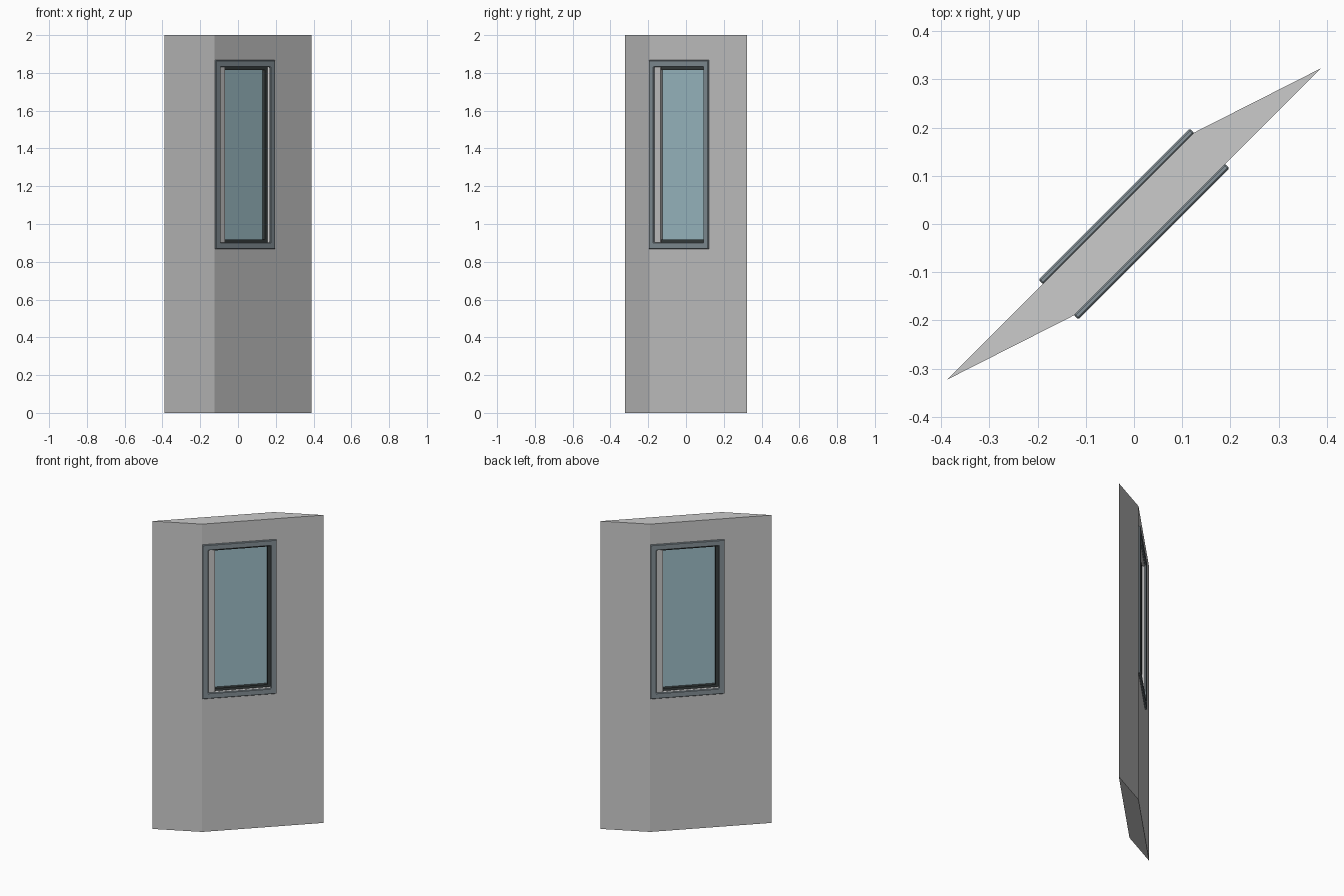
import bpy, bmesh, math

if "Cube" in bpy.data.objects:
    bpy.data.objects.remove(bpy.data.objects["Cube"])


def material(name, color):
    m = bpy.data.materials.new(name)
    m.diffuse_color = (*color, 1)
    m.use_nodes = True
    m.node_tree.nodes["Principled BSDF"].inputs["Base Color"].default_value = m.diffuse_color
    return m


def finish(name, bm, mat=None, bevel=0):
    bmesh.ops.recalc_face_normals(bm, faces=bm.faces)
    me = bpy.data.meshes.new(name)
    bm.to_mesh(me)
    bm.free()
    ob = bpy.data.objects.new(name, me)
    bpy.context.collection.objects.link(ob)
    ob.rotation_euler.z = math.radians(45)   # the panel stands diagonally
    if mat:
        me.materials.append(mat)
    if bevel:
        mod = ob.modifiers.new("bevel", 'BEVEL')
        mod.width, mod.segments = bevel, 1
    return ob


def rect(half_u, half_z, cz=1.367):
    return (-half_u, half_u, cz - half_z, cz + half_z)


def mirrored(r):
    # the same rectangle seen from the other side (half turn about z)
    return (-r[1], -r[0], r[2], r[3])


def ring(name, outer, inner, y0, y1, mat=None, bevel=0):
    """Rectangular ring between depths y0 and y1; back is the half-turned front."""
    bm = bmesh.new()

    def loop(r, y):
        a, b, c, d = r
        return [bm.verts.new((u, y, z)) for u, z in ((a, c), (b, c), (b, d), (a, d))]

    loops = [loop(outer, y0), loop(inner, y0),
             loop(mirrored(inner), y1), loop(mirrored(outer), y1)]
    for p, q in zip(loops, loops[1:] + loops[:1]):
        for i in range(4):
            j = (i + 1) % 4
            bm.faces.new((p[i], p[j], q[j], q[i]))
    return finish(name, bm, mat, bevel)


frame_mat = material("slate_frame", (0.24, 0.29, 0.32))
seal_mat = material("dark_seal", (0.04, 0.05, 0.05))
glass_mat = material("blue_glass", (0.36, 0.54, 0.60))

T = 0.046  # half wall thickness

# skewed wall panel with a slightly skewed window hole
ring("wall", (-0.222, 0.503, 0, 2), (-0.145, 0.2, 0.903, 1.831), -T, T)

# raised window frames on both faces
ring("front_frame", rect(0.222, 0.5), rect(0.187, 0.464), -0.058, -T + 0.001, frame_mat, 0.003)
ring("back_frame", rect(0.222, 0.5), rect(0.187, 0.464), T - 0.001, 0.058, frame_mat, 0.003)

# dark seal around the pane
ring("seal", rect(0.189, 0.465), rect(0.172, 0.448), -0.03, 0.03, seal_mat)

# glass pane
bm = bmesh.new()
bmesh.ops.create_cube(bm, size=1)
bmesh.ops.scale(bm, vec=(0.35, 0.02, 0.9), verts=bm.verts)
bmesh.ops.translate(bm, vec=(0, 0, 1.367), verts=bm.verts)
finish("glass", bm, glass_mat)
